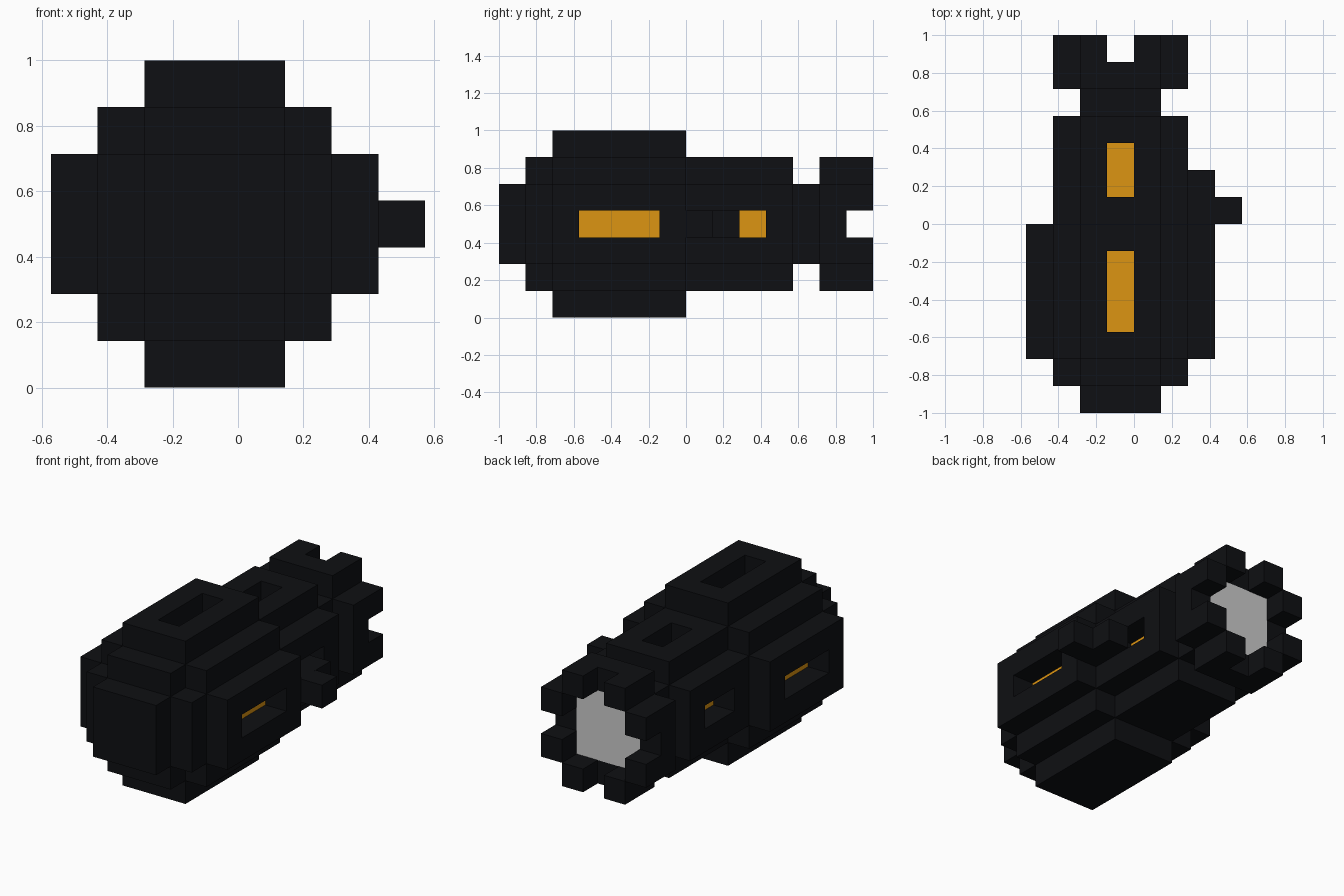
import bpy, bmesh
from mathutils import Vector

if "Cube" in bpy.data.objects:
    bpy.data.objects.remove(bpy.data.objects["Cube"])

U = 1 / 7                 # one block
CX, CZ = -0.5, 3.5        # hull axis, in blocks


def material(name, rgb):
    m = bpy.data.materials.new(name)
    m.diffuse_color = (*rgb, 1)
    m.use_nodes = True
    m.node_tree.nodes["Principled BSDF"].inputs["Base Color"].default_value = m.diffuse_color
    return m


BLACK = material("black_hull", (0.0045, 0.005, 0.0065))
AMBER = material("amber_glow", (0.72, 0.30, 0.006))


def finish(name, bm, mat):
    bmesh.ops.recalc_face_normals(bm, faces=bm.faces)
    bmesh.ops.scale(bm, vec=(U, U, U), verts=bm.verts)
    me = bpy.data.meshes.new(name)
    bm.to_mesh(me)
    bm.free()
    ob = bpy.data.objects.new(name, me)
    bpy.context.collection.objects.link(ob)
    if mat:
        me.materials.append(mat)
    return ob


def boxes(name, spans, mat):
    """Join boxes given as (min corner, max corner) in blocks."""
    bm = bmesh.new()
    for lo, hi in spans:
        lo, hi = Vector(lo), Vector(hi)
        vs = bmesh.ops.create_cube(bm, size=1)["verts"]
        bmesh.ops.scale(bm, vec=hi - lo, verts=vs)
        bmesh.ops.translate(bm, vec=(lo + hi) / 2, verts=vs)
    return finish(name, bm, mat)


def section(name, half, y0, y1):
    """Stepped round hull slice, its quarter outline mirrored twice."""
    q = [(1.5, half)]
    while q[-1][0] < half:
        x, z = q[-1]
        q += [(x, z - 1), (x + 1, z - 1)]
    r = q[::-1]
    pts = q + [(x, -z) for x, z in r] + [(-x, -z) for x, z in q] + [(-x, z) for x, z in r]
    bm = bmesh.new()
    face = bm.faces.new([bm.verts.new((CX + x, y0, CZ + z)) for x, z in pts])
    ext = bmesh.ops.extrude_face_region(bm, geom=[face])["geom"]
    bmesh.ops.translate(bm, vec=(0, y1 - y0, 0),
                        verts=[v for v in ext if isinstance(v, bmesh.types.BMVert)])
    return finish(name, bm, BLACK)


def cut(ob, spans):
    cutter = boxes("cutter", spans, None)
    cutter.hide_render = True
    mod = ob.modifiers.new("cut", "BOOLEAN")
    mod.operation, mod.solver, mod.object = "DIFFERENCE", "EXACT", cutter
    bpy.context.view_layer.objects.active = ob
    bpy.ops.object.modifier_apply(modifier="cut")
    bpy.data.objects.remove(cutter)


def slots(half, y0, y1, a, b):
    """Top, right and left slots between radii a and b from the hull axis."""
    return [((CX - .5, y0, CZ + a), (CX + .5, y1, CZ + b)),
            ((CX + a, y0, CZ - .5), (CX + b, y1, CZ + .5)),
            ((CX - b, y0, CZ - .5), (CX - a, y1, CZ + .5))]


def windows(ob, name, half, y0, y1):
    """Slots sunk one block deep with an amber pane at the bottom."""
    cut(ob, slots(half, y0, y1, half - 1.5, half + .5))
    boxes(name, slots(half, y0, y1, half - 1.5, half - 1), AMBER)


# Stepped nose
section("nose_tip", 1.5, -7, -6)
section("nose_step", 2.5, -6, -5)

# Main and rear hull with recessed windows
main = section("main_hull", 3.5, -5, 0)
windows(main, "main_windows", 3.5, -4, -1)
rear = section("rear_hull", 2.5, 0, 4)
windows(rear, "rear_windows", 2.5, 1, 3)

# Neck and tail flange with a grey end plate
section("neck", 1.5, 4, 5)
flange = section("tail_flange", 2.5, 5, 6)
cut(flange, [((CX - 1.5, 5.5, CZ - 1.5), (CX + 1.5, 6.5, CZ + 1.5))])
boxes("end_plate", [((CX - 1.5, 5.5, CZ - 1.5), (CX + 1.5, 6, CZ + 1.5))], None)

# Ring of eight tail prongs
prongs = []
for sx in (-1, 1):
    for sz in (-1, 1):
        for dx, dz in ((1, 2), (2, 1)):
            x, z = CX + sx * dx, CZ + sz * dz
            prongs.append(((x - .5, 6, z - .5), (x + .5, 7, z + .5)))
boxes("tail_prongs", prongs, BLACK)

# Side handle stub on the right
boxes("handle_base", [((2, 0, 3), (3, 2, 4))], BLACK)
boxes("handle_tip", [((3, 0, 3), (4, 1, 4))], BLACK)
